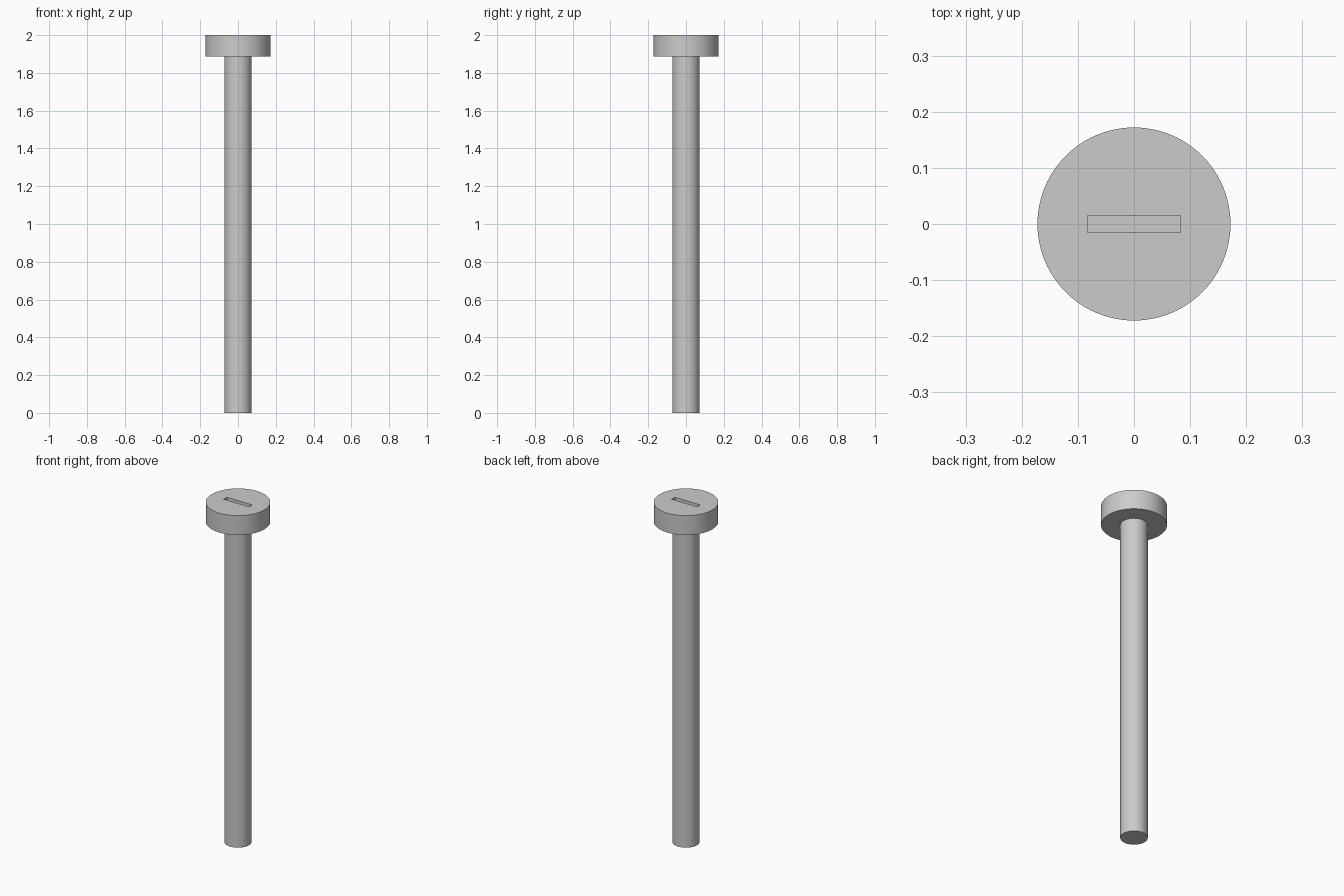
import bpy, bmesh, math
from mathutils import Matrix

cube = bpy.data.objects.get("Cube")
if cube:
    bpy.data.objects.remove(cube, do_unlink=True)

HEIGHT, HEAD_BASE = 2.0, 1.886
HEAD_R, SHAFT_R = 0.172, 0.072
SLOT_LENGTH, SLOT_WIDTH, SLOT_DEPTH = 0.166, 0.03, 0.04
SIDES = 96

steel = bpy.data.materials.new("grey_steel")
steel.use_nodes = True
colour = (0.6, 0.6, 0.6, 1)
steel.diffuse_color = colour
steel.node_tree.nodes["Principled BSDF"].inputs["Base Color"].default_value = colour


def add_object(name, bm):
    bmesh.ops.recalc_face_normals(bm, faces=bm.faces)
    mesh = bpy.data.meshes.new(name)
    bm.to_mesh(mesh)
    bm.free()
    mesh.materials.append(steel)
    obj = bpy.data.objects.new(name, mesh)
    bpy.context.collection.objects.link(obj)
    return obj


# Shaft and head, one closed turned body
bm = bmesh.new()
profile = [(SHAFT_R, 0), (SHAFT_R, HEAD_BASE), (HEAD_R, HEAD_BASE), (HEAD_R, HEIGHT)]
rings = []
for radius, z in profile:
    ring = []
    for i in range(SIDES):
        a = math.tau * i / SIDES
        ring.append(bm.verts.new((radius * math.cos(a), radius * math.sin(a), z)))
    rings.append(ring)
for low, high in zip(rings, rings[1:]):
    for i in range(SIDES):
        j = (i + 1) % SIDES
        bm.faces.new((low[i], low[j], high[j], high[i]))
bm.faces.new(rings[0])
bm.faces.new(rings[-1])
bolt = add_object("bolt", bm)

# Straight driver slot cut into the head
bm = bmesh.new()
bmesh.ops.create_cube(bm, size=1, matrix=Matrix.Translation((0, 0, HEIGHT))
                      @ Matrix.Diagonal((SLOT_LENGTH, SLOT_WIDTH, 2 * SLOT_DEPTH, 1)))
cutter = add_object("slot_cutter", bm)
cutter.hide_render = True
cut = bolt.modifiers.new("slot", 'BOOLEAN')
cut.operation = 'DIFFERENCE'
cut.solver = 'EXACT'
cut.object = cutter

bpy.ops.object.select_all(action='DESELECT')
bolt.select_set(True)
bpy.context.view_layer.objects.active = bolt
bpy.ops.object.modifier_apply(modifier=cut.name)
bpy.data.objects.remove(cutter, do_unlink=True)
bpy.ops.object.shade_smooth_by_angle(angle=math.radians(30))
